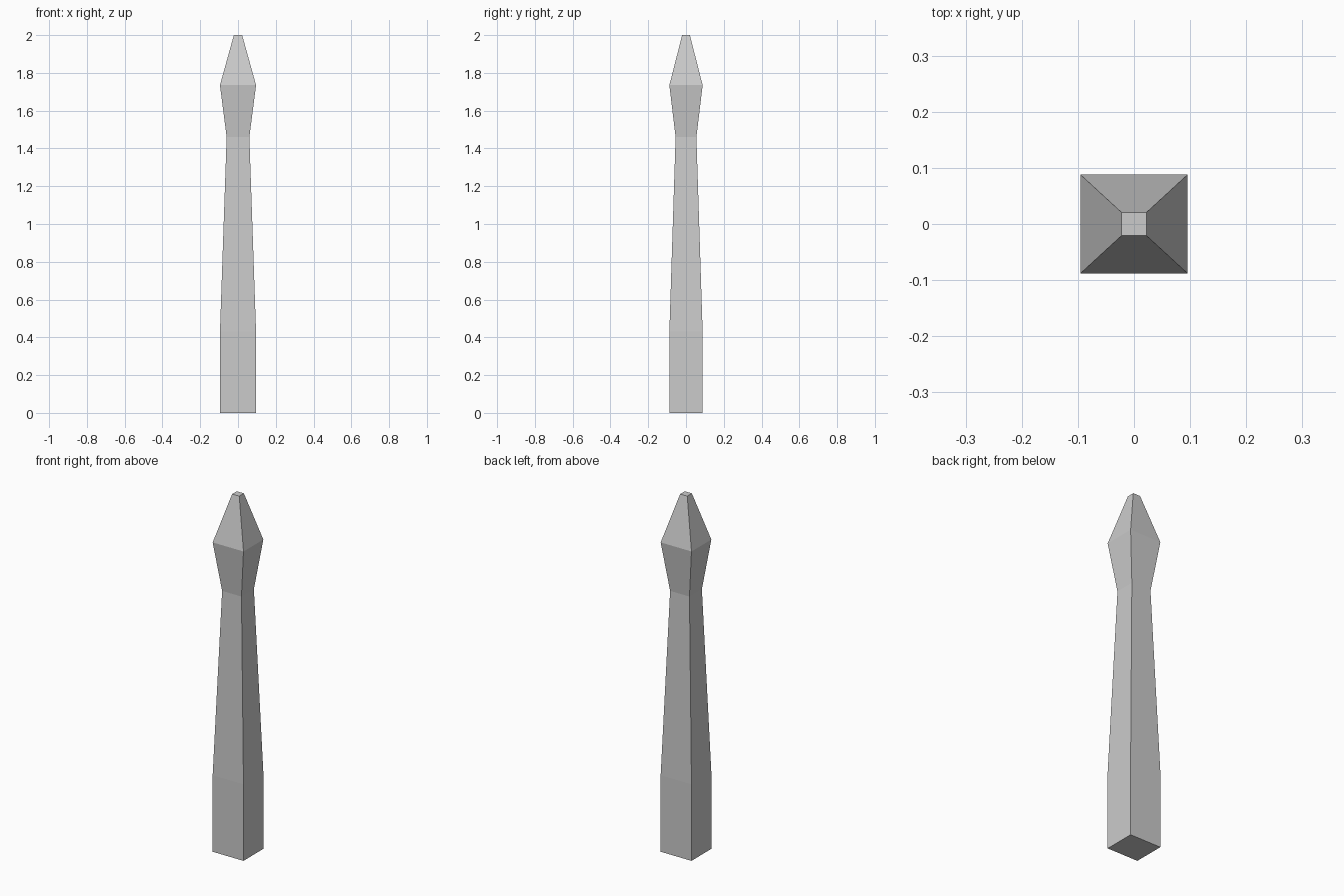
import bpy, bmesh

if "Cube" in bpy.data.objects:
    bpy.data.objects.remove(bpy.data.objects["Cube"])

# Cross-sections from bottom to top: (height, half width x, half depth y)
SECTIONS = [
    (0.00, 0.0955, 0.088),   # foot
    (0.43, 0.0955, 0.088),   # top of straight base
    (1.46, 0.0600, 0.055),   # neck
    (1.735, 0.0955, 0.088),  # widest part of the head
    (2.00, 0.0220, 0.0205),  # flat tip
]


def loft(name, sections):
    bm = bmesh.new()
    rings = [[bm.verts.new((sx * x, sy * y, z))
              for sx, sy in ((-1, -1), (1, -1), (1, 1), (-1, 1))]
             for z, x, y in sections]
    # Side faces between neighbouring sections
    for low, high in zip(rings, rings[1:]):
        for i in range(4):
            j = (i + 1) % 4
            bm.faces.new((low[i], low[j], high[j], high[i]))
    # End caps
    bm.faces.new(rings[0][::-1])
    bm.faces.new(rings[-1])
    mesh = bpy.data.meshes.new(name)
    bm.to_mesh(mesh)
    bm.free()
    obj = bpy.data.objects.new(name, mesh)
    bpy.context.collection.objects.link(obj)
    return obj


# Square post with tapered shaft and pointed head
loft("fence_post", SECTIONS)
